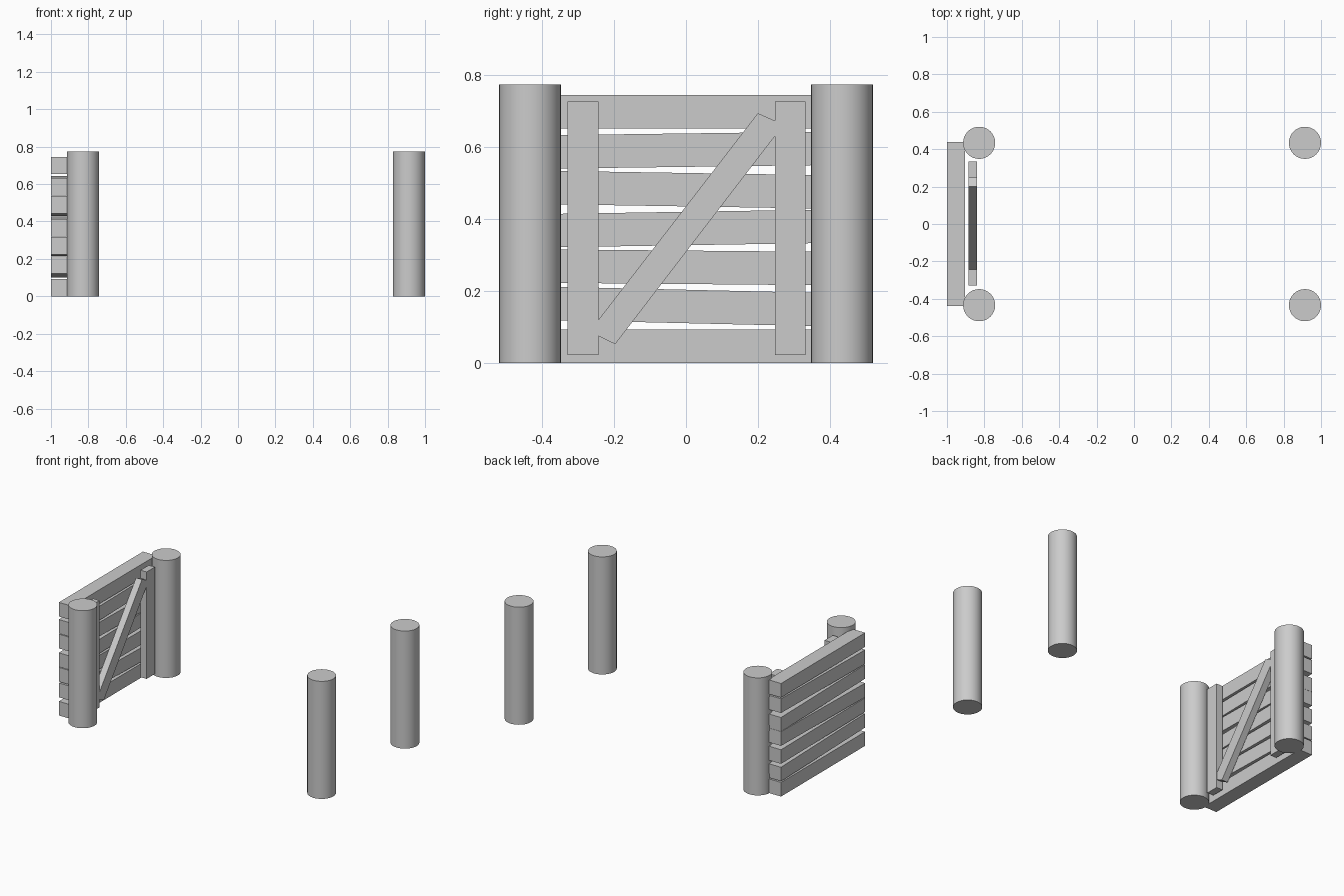
import bpy, math

if "Cube" in bpy.data.objects:
    bpy.data.objects.remove(bpy.data.objects["Cube"])


def box(name, center, size, tilt=0.0):
    bpy.ops.mesh.primitive_cube_add(size=1, location=center)
    o = bpy.context.object
    o.name = name
    o.scale = size
    o.rotation_euler.x = tilt
    bpy.ops.object.transform_apply(location=False, rotation=True, scale=True)
    return o


# Four round posts
R, H = 0.086, 0.775
for x in (-0.828, 0.914):
    for y in (-0.434, 0.434):
        bpy.ops.mesh.primitive_cylinder_add(vertices=32, radius=R, depth=H,
                                            location=(x, y, H / 2))
        bpy.context.object.name = "post"
        bpy.ops.object.shade_smooth_by_angle(angle=math.radians(40))

# Seven horizontal planks: centre height and slight tilt
planks = [(0.0465, 0), (0.157, -0.023), (0.266, -0.009), (0.374, 0.016),
          (0.482, -0.016), (0.592, 0.013), (0.699, 0)]
for z, tilt in planks:
    box("plank", (-0.952, 0, z), (0.096, 0.876, 0.093), tilt)

# Two upright battens on the inner side
for y in (-0.287, 0.290):
    box("batten", (-0.862, y, 0.3745), (0.045, 0.086, 0.705))

# Diagonal brace, a sheared bar running between the battens
prof = [(-0.269, 0.087), (-0.197, 0.052), (0.272, 0.663), (0.20, 0.695)]
verts = [(x, y, z) for x in (-0.884, -0.8405) for y, z in prof]
faces = [(3, 2, 1, 0), (4, 5, 6, 7)]
faces += [(i, (i + 1) % 4, (i + 1) % 4 + 4, i + 4) for i in range(4)]
me = bpy.data.meshes.new("diagonal_brace")
me.from_pydata(verts, [], faces)
me.update()
bpy.context.collection.objects.link(bpy.data.objects.new("diagonal_brace", me))
